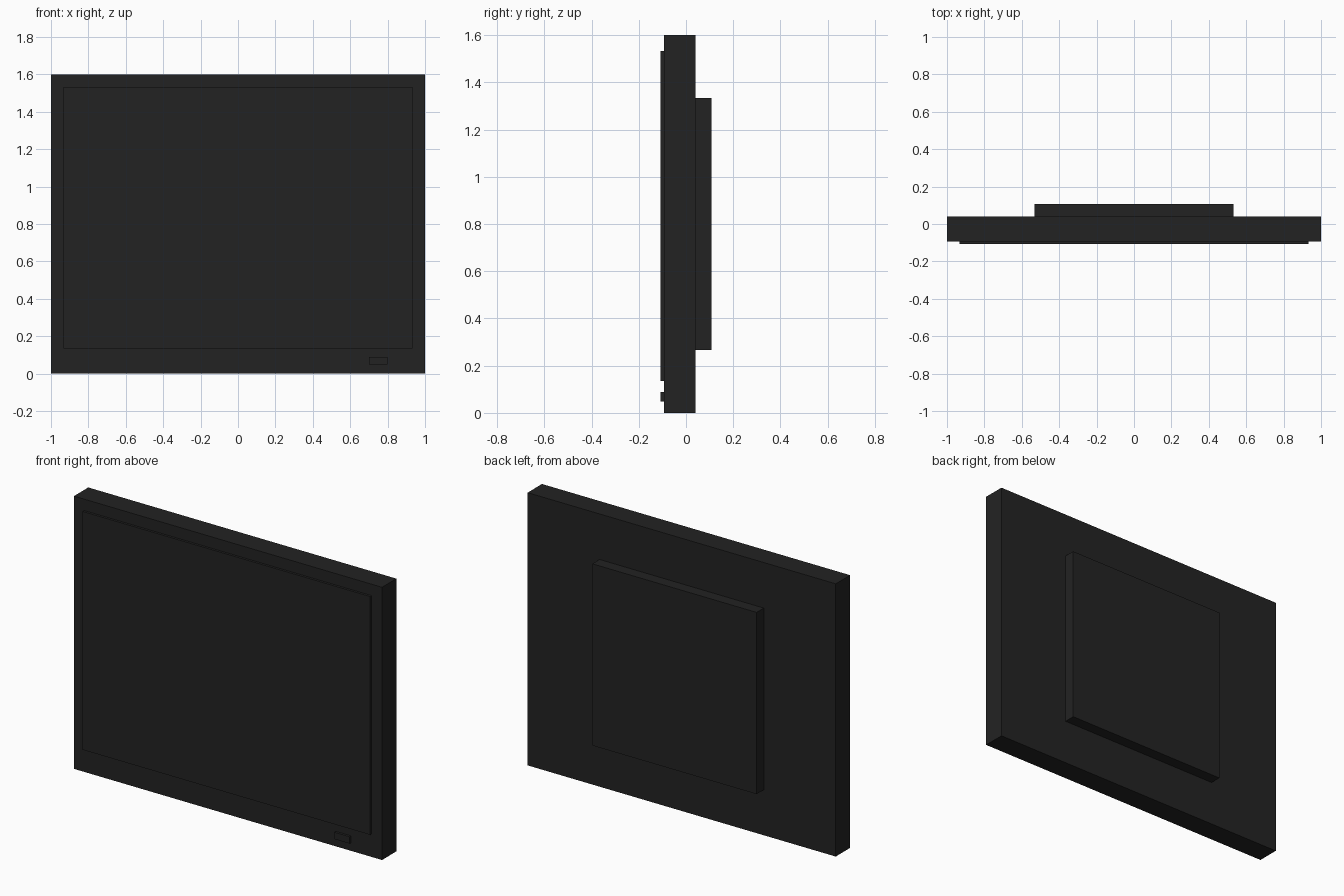
import bpy
import bmesh
from mathutils import Matrix, Vector

cube = bpy.data.objects.get("Cube")
if cube:
    bpy.data.objects.remove(cube, do_unlink=True)

# One dark plastic for the whole display
plastic = bpy.data.materials.new("charcoal plastic")
plastic.use_nodes = True
colour = (0.0165, 0.0165, 0.0165, 1.0)
plastic.diffuse_color = colour
plastic.node_tree.nodes["Principled BSDF"].inputs["Base Color"].default_value = colour


def box(name, low, high):
    """Flat-shaded box between two opposite corners."""
    low, high = Vector(low), Vector(high)
    bm = bmesh.new()
    bmesh.ops.create_cube(bm, size=1.0)
    bm.transform(Matrix.Diagonal((high - low).to_4d()))
    mesh = bpy.data.meshes.new(name)
    bm.to_mesh(mesh)
    bm.free()
    mesh.materials.append(plastic)
    obj = bpy.data.objects.new(name, mesh)
    obj.location = (low + high) / 2
    bpy.context.collection.objects.link(obj)
    return obj


FRONT, BACK = -0.093, 0.04   # casing faces
DEPTH = 0.107                # outermost front and back

# Main casing
box("casing", (-1, FRONT, 0), (1, BACK, 1.6))
# Raised screen panel on the front
box("screen", (-0.933, -DEPTH, 0.135), (0.933, FRONT, 1.533))
# Power button at the lower corner
box("power_button", (0.7, -DEPTH, 0.048), (0.8, FRONT, 0.088))
# Raised housing on the back
box("rear_housing", (-0.533, BACK, 0.267), (0.533, DEPTH, 1.333))
